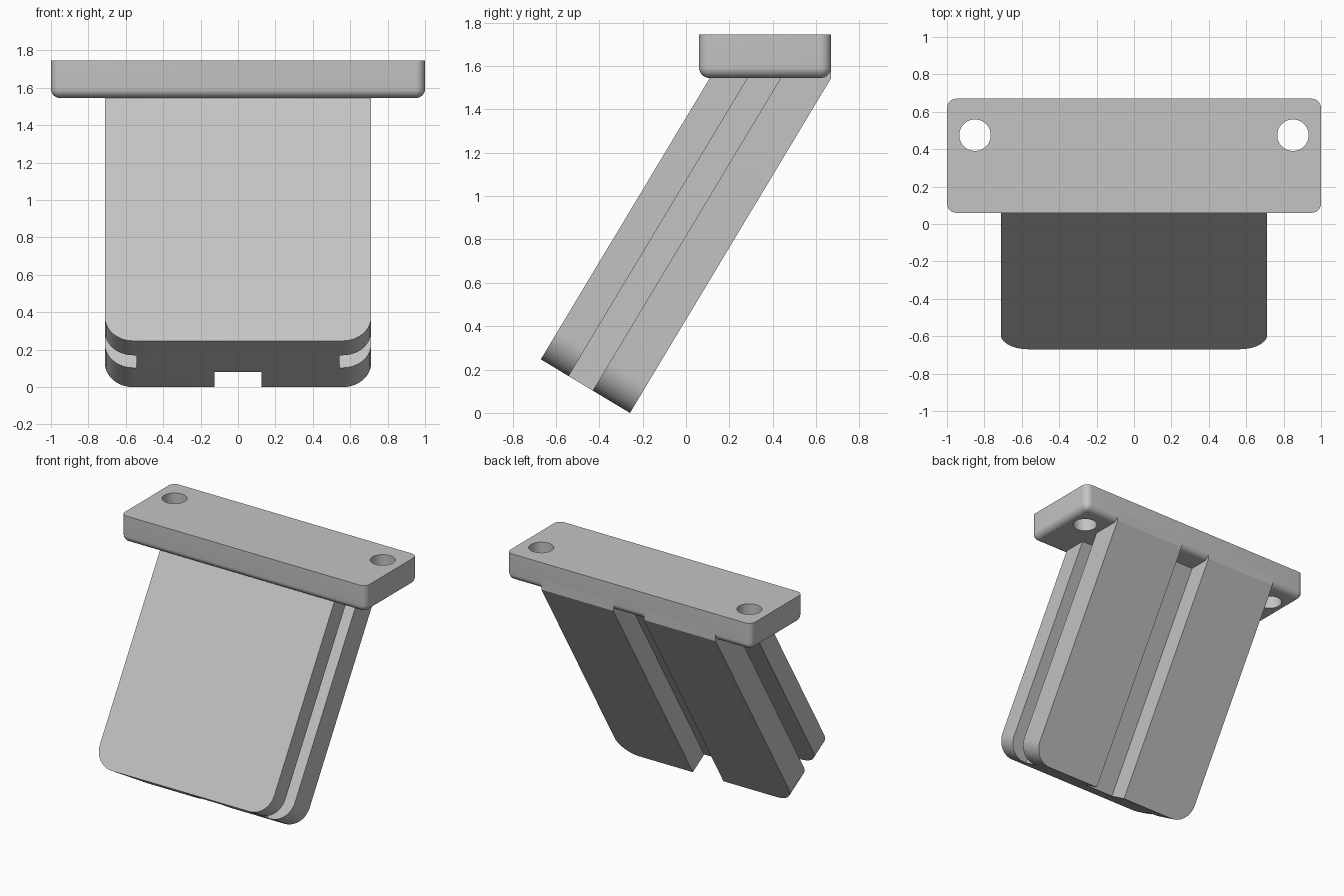
import bpy
import bmesh
import math
from mathutils import Matrix, Vector

if "Cube" in bpy.data.objects:
    bpy.data.objects.remove(bpy.data.objects["Cube"])

grey = bpy.data.materials.new("plain grey")
grey.use_nodes = True
grey.diffuse_color = (0.55, 0.55, 0.55, 1)
grey.node_tree.nodes["Principled BSDF"].inputs["Base Color"].default_value = grey.diffuse_color

# Frame of the leaning slab: local y is its thickness, local z its length
LEAN = Matrix.Translation((0, -0.67, 0.247)) @ Matrix.Rotation(math.radians(-31), 4, "X")


def finish(name, bm, matrix=None):
    if matrix:
        bm.transform(matrix)
    bmesh.ops.recalc_face_normals(bm, faces=bm.faces)
    mesh = bpy.data.meshes.new(name)
    bm.to_mesh(mesh)
    bm.free()
    mesh.materials.append(grey)
    obj = bpy.data.objects.new(name, mesh)
    bpy.context.collection.objects.link(obj)
    return obj


def box(name, low, high, matrix=None, radius=0, rounded=None):
    low, high = Vector(low), Vector(high)
    bm = bmesh.new()
    bmesh.ops.create_cube(bm, size=1)
    bmesh.ops.scale(bm, vec=high - low, verts=bm.verts)
    bmesh.ops.translate(bm, vec=(low + high) / 2, verts=bm.verts)
    if rounded:
        edges = [e for e in bm.edges if rounded(e.verts[0].co, e.verts[1].co)]
        bmesh.ops.bevel(bm, geom=edges, offset=radius, segments=10,
                        profile=0.5, affect="EDGES")
    return finish(name, bm, matrix)


def cylinder(name, x, y, z, radius, depth):
    bm = bmesh.new()
    bmesh.ops.create_cone(bm, cap_ends=True, segments=64, radius1=radius,
                          radius2=radius, depth=depth)
    return finish(name, bm, Matrix.Translation((x, y, z)))


def combine(target, tool, operation):
    mod = target.modifiers.new("cut", "BOOLEAN")
    mod.operation = operation
    mod.solver = "EXACT"
    mod.object = tool
    tool.hide_render = True
    bpy.context.view_layer.objects.active = target
    bpy.ops.object.modifier_apply(modifier=mod.name)
    bpy.data.objects.remove(tool)


def smooth(obj):
    bpy.ops.object.select_all(action="DESELECT")
    obj.select_set(True)
    bpy.context.view_layer.objects.active = obj
    bpy.ops.object.shade_smooth_by_angle(angle=math.radians(30))


# Leaning slab with two rounded lower corners
slab = box("leaning_slab", (-0.712, 0, 0), (0.712, 0.48, 2.2), LEAN, 0.15,
           lambda a, b: a.z < 0.01 and b.z < 0.01 and abs(a.x - b.x) < 0.01)

# Slot along each side edge
for side in (-1, 1):
    xs = sorted((side * 0.542, side * 0.9))
    combine(slab, box("slot_cutter", (xs[0], 0.15, -0.2), (xs[1], 0.28, 2.4), LEAN),
            "DIFFERENCE")

# Channel down the middle of the back
combine(slab, box("channel_cutter", (-0.125, 0.325, -0.2), (0.125, 0.7, 2.4), LEAN),
        "DIFFERENCE")

# Trim the slab inside the top plate
combine(slab, box("trim_block", (-1, -1, -0.5), (1, 0.67, 1.62)), "INTERSECT")
smooth(slab)

# Top plate with rounded upright corners and underside rim
plate = box("top_plate", (-1, 0.06, 1.545), (1, 0.67, 1.745), None, 0.05,
            lambda a, b: abs(a.z - b.z) > 0.1 or max(a.z, b.z) < 1.6)

# Screw hole near each end
for side in (-1, 1):
    combine(plate, cylinder("hole_cutter", side * 0.85, 0.475, 1.645, 0.084, 0.6),
            "DIFFERENCE")
smooth(plate)
